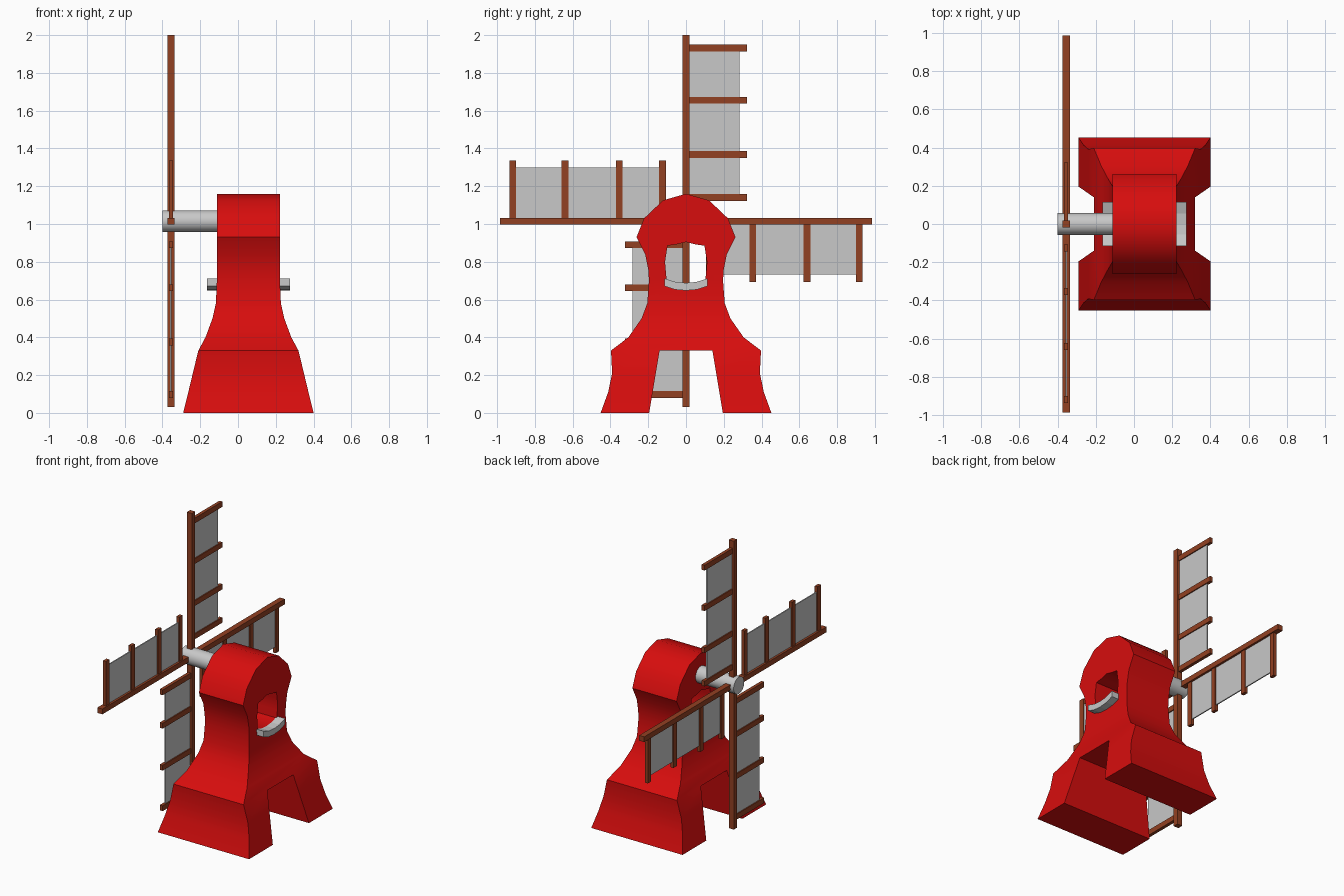
import bpy, bmesh, math

cube = bpy.data.objects.get("Cube")
if cube:
    bpy.data.objects.remove(cube, do_unlink=True)


def material(name, rgb):
    m = bpy.data.materials.new(name)
    m.use_nodes = True
    m.diffuse_color = (*rgb, 1)
    bsdf = next(n for n in m.node_tree.nodes if n.type == 'BSDF_PRINCIPLED')
    bsdf.inputs["Base Color"].default_value = (*rgb, 1)
    return m


RED = material("red", (0.68, 0.004, 0.004))
GREY = material("light grey", (0.58, 0.58, 0.58))
BROWN = material("brown wood", (0.29, 0.052, 0.016))

MID_X = 0.055      # centre of the tower
ROTOR_X = -0.355   # plane of the blades
HUB_Z = 1.015


def finish(name, bm, mat, smooth=False):
    bmesh.ops.recalc_face_normals(bm, faces=bm.faces)
    mesh = bpy.data.meshes.new(name)
    bm.to_mesh(mesh)
    bm.free()
    mesh.materials.append(mat)
    ob = bpy.data.objects.new(name, mesh)
    bpy.context.collection.objects.link(ob)
    if smooth:
        smooth_shade(ob)
    return ob


def smooth_shade(ob):
    bpy.ops.object.select_all(action='DESELECT')
    ob.select_set(True)
    bpy.context.view_layer.objects.active = ob
    bpy.ops.object.shade_smooth_by_angle(angle=math.radians(35))


def prism(name, outline, x0, x1, mat, smooth=False):
    """Extrude a (y, z) outline along x."""
    bm = bmesh.new()
    a = [bm.verts.new((x0, y, z)) for y, z in outline]
    b = [bm.verts.new((x1, y, z)) for y, z in outline]
    bm.faces.new(a)
    bm.faces.new(b)
    for i in range(len(a)):
        j = (i + 1) % len(a)
        bm.faces.new((a[i], a[j], b[j], b[i]))
    return finish(name, bm, mat, smooth)


def mirrored(half):
    return half + [(-y, z) for y, z in reversed(half) if y > 0]


# Tower: rectangular rings of (height, half width x, half depth y)
levels = [(0, .345, .452), (.11, .318, .412), (.21, .294, .391), (.33, .265, .397),
          (.40, .227, .305), (.50, .190, .235), (.58, .172, .205), (.70, .167, .196),
          (.76, .167, .200), (.84, .167, .216), (.93, .167, .262), (1.03, .167, .222),
          (1.125, .167, .122), (1.16, .167, 0)]
bm = bmesh.new()
rings = [[bm.verts.new((MID_X + sx * hx, sy * hy, z))
          for sx, sy in ((-1, -1), (1, -1), (1, 1), (-1, 1))] for z, hx, hy in levels]
bm.faces.new(rings[0])
for low, high in zip(rings, rings[1:]):
    for i in range(4):
        j = (i + 1) % 4
        bm.faces.new((low[i], low[j], high[j], high[i]))
bmesh.ops.remove_doubles(bm, verts=bm.verts, dist=0.0001)
tower = finish("tower", bm, RED)

# Passage between the legs, and the arched window through the head
cutters = [
    prism("passage_cutter", mirrored([(.201, -.03), (.195, 0), (.14, .33)]), -1, 1, RED),
    prism("window_cutter", mirrored([(0, .688), (.055, .692), (.103, .705), (.111, .80),
                                     (.098, .885), (.05, .892), (0, .905)]), -1, 1, RED),
]
for c in cutters:
    c.hide_render = True
    mod = tower.modifiers.new("cut", 'BOOLEAN')
    mod.operation = 'DIFFERENCE'
    mod.solver = 'EXACT'
    mod.object = c
depsgraph = bpy.context.evaluated_depsgraph_get()
cut_mesh = bpy.data.meshes.new_from_object(tower.evaluated_get(depsgraph))
tower.modifiers.clear()
tower.data = cut_mesh
for c in cutters:
    bpy.data.objects.remove(c, do_unlink=True)
smooth_shade(tower)

# Curved window sills on both sides
sill = mirrored([(0, .688), (.055, .693), (.115, .712), (.115, .672), (.06, .653), (0, .648)])
for side, label in ((1, "left"), (-1, "right")):
    prism(label + "_sill", sill, MID_X + side * .16, MID_X + side * .22, GREY)

# Axle
circle = [(.057 * math.cos(i * math.tau / 32), HUB_Z + .057 * math.sin(i * math.tau / 32))
          for i in range(32)]
prism("axle", circle, -.40, -.10, GREY, smooth=True)


def blade_box(name, quarter, off, reach, half_thick, mat):
    """Box given by its sideways and outward range, turned by quarter turns."""
    pts = [(off[0], reach[0]), (off[1], reach[0]), (off[1], reach[1]), (off[0], reach[1])]
    for _ in range(quarter):
        pts = [(r, -o) for o, r in pts]
    prism(name, [(y, HUB_Z + z) for y, z in pts],
          ROTOR_X - half_thick, ROTOR_X + half_thick, mat)


# Four blades: spar, rungs and sail
for q, label in enumerate(("top", "back", "bottom", "front")):
    blade_box(label + "_spar", q, (-.018, .018), (.018 * (q % 2), .985), .019, BROWN)
    blade_box(label + "_sail", q, (.01, .283), (.125, .92), .004, GREY)
    for n, r in enumerate((.125, .353, .64, .917)):
        blade_box(f"{label}_rung_{n + 1}", q, (.01, .322), (r - .018, r + .018), .011, BROWN)
